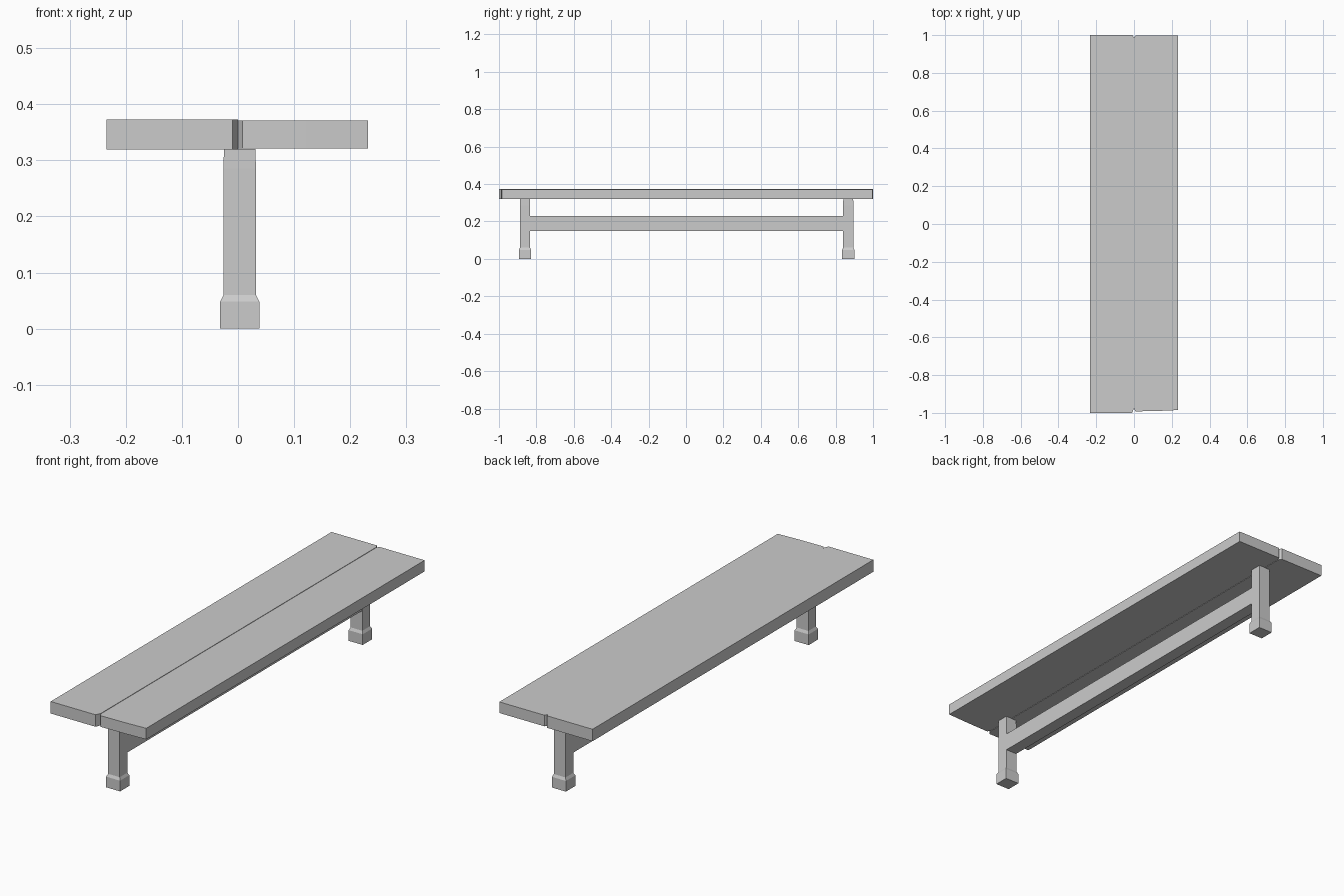
import bpy

if "Cube" in bpy.data.objects:
    bpy.data.objects.remove(bpy.data.objects["Cube"])


def make_object(name, verts, faces):
    mesh = bpy.data.meshes.new(name)
    mesh.from_pydata(verts, [], faces)
    mesh.update()
    obj = bpy.data.objects.new(name, mesh)
    bpy.context.collection.objects.link(obj)
    return obj


def loft(name, rings):
    """Join stacked outlines of equal point count into a closed solid."""
    n = len(rings[0])
    verts = [p for ring in rings for p in ring]
    faces = [tuple(reversed(range(n)))]
    for r in range(len(rings) - 1):
        a, b = r * n, (r + 1) * n
        for i in range(n):
            j = (i + 1) % n
            faces.append((a + i, a + j, b + j, b + i))
    faces.append(tuple(range(len(verts) - n, len(verts))))
    return make_object(name, verts, faces)


def rect(x0, x1, y0, y1, z):
    return [(x0, y0, z), (x1, y0, z), (x1, y1, z), (x0, y1, z)]


def plank(name, outline, z0, z1):
    return loft(name, [[(x, y, z) for x, y in outline] for z in (z0, z1)])


# Two top planks with chipped inner corners forming the end notches
plank("left_plank", [(-0.234, -1), (-0.01, -1), (0, -0.975), (0, 0.985),
                     (-0.008, 1), (-0.234, 1)], 0.319, 0.373)
plank("right_plank", [(0, -0.975), (0.008, -0.992), (0.12, -0.99), (0.232, -0.985),
                      (0.232, 0.998), (0.008, 0.998), (0, 0.985)], 0.321, 0.371)


# Square legs with a flared foot
def leg(name, y0, y1):
    profile = [(0.006, 0.0), (0.006, 0.048), (0, 0.06), (0, 0.285), (-0.001, 0.32)]
    loft(name, [rect(-0.026 - f, 0.032 + f, y0 - f, y1 + f, z) for f, z in profile])


leg("front_leg", -0.888, -0.834)
leg("back_leg", 0.840, 0.895)

# Long stretcher between the legs
loft("stretcher", [rect(-0.025, 0.031, -0.834, 0.840, z) for z in (0.15, 0.23)])
